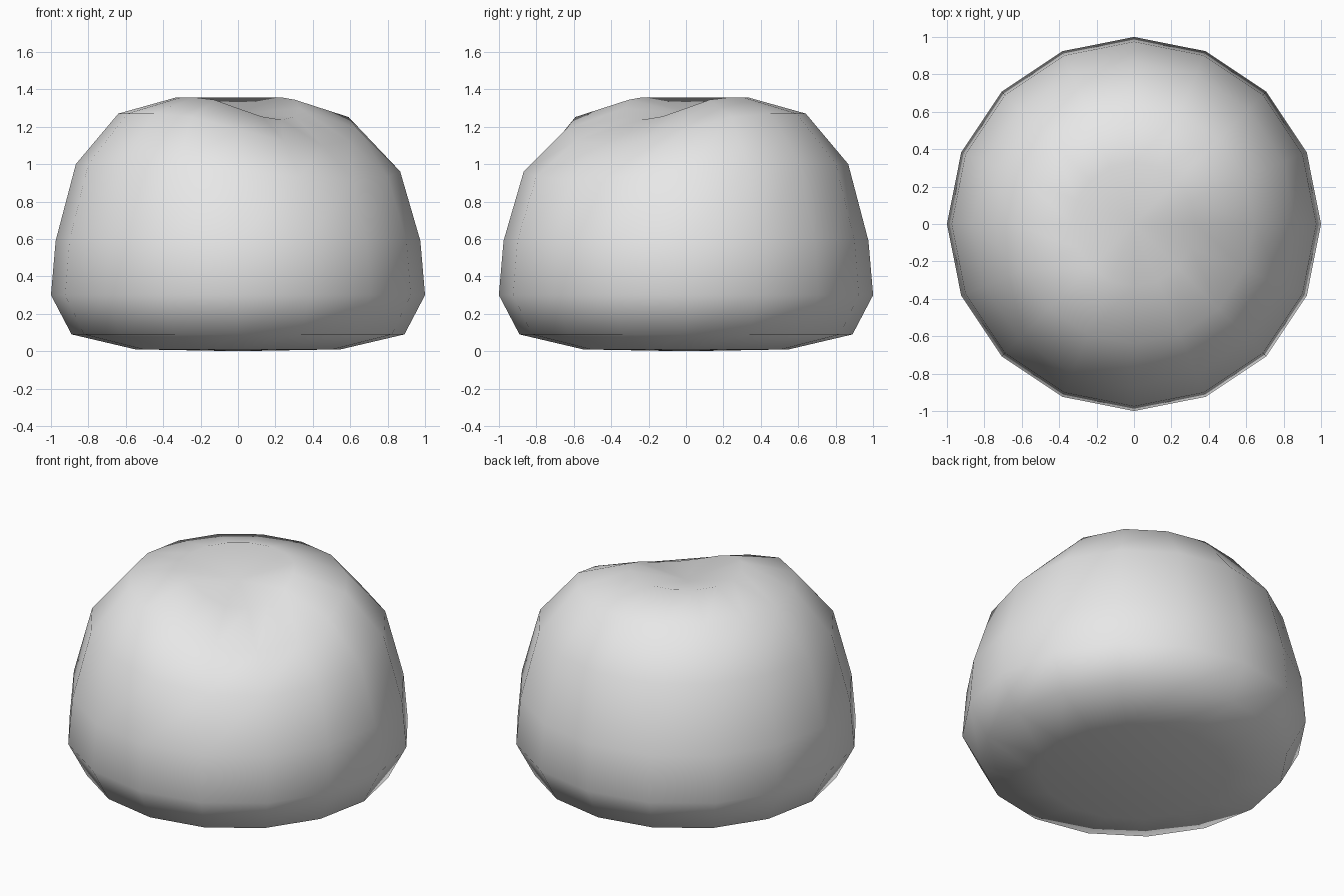
import bpy, bmesh, math

cube = bpy.data.objects.get("Cube")
if cube:
    bpy.data.objects.remove(cube, do_unlink=True)

SIDES = 16
# body outline: radius, height, depth of the dent at that ring
PROFILE = [(0.55, 0.01, 0), (0.89, 0.09, 0), (1.0, 0.30, 0), (0.975, 0.59, 0),
           (0.867, 1.0, 0.08), (0.64, 1.27, 0.17), (0.33, 1.357, 0.12)]
DENT_ANGLE = math.radians(-45)


def dent(angle):
    """Strength of the front dent, fading out 80 degrees to each side."""
    off = abs((angle - DENT_ANGLE + math.pi) % math.tau - math.pi)
    return max(0, math.cos(off * 1.12)) ** 1.6 if off < 1.4 else 0


# pale grey material
mat = bpy.data.materials.new("pale_grey")
mat.use_nodes = True
mat.diffuse_color = (0.8, 0.8, 0.8, 1)
mat.node_tree.nodes["Principled BSDF"].inputs["Base Color"].default_value = (0.8, 0.8, 0.8, 1)

# rounded body
bm = bmesh.new()
rings = []
for r, z, depth in PROFILE:
    ring = []
    for i in range(SIDES):
        a = math.tau * i / SIDES
        ring.append(bm.verts.new((r * math.cos(a), r * math.sin(a), z - depth * dent(a))))
    rings.append(ring)
for low, high in zip(rings, rings[1:]):
    for i in range(SIDES):
        j = (i + 1) % SIDES
        bm.faces.new((low[i], low[j], high[j], high[i]))

# closed base and sunken crown
for ring, z in ((rings[0], 0), (rings[-1], 1.27)):
    centre = bm.verts.new((0, 0, z))
    for i in range(SIDES):
        bm.faces.new((ring[i], ring[(i + 1) % SIDES], centre))
bmesh.ops.recalc_face_normals(bm, faces=bm.faces)
for f in bm.faces:
    f.smooth = True

mesh = bpy.data.meshes.new("rounded_body")
bm.to_mesh(mesh)
bm.free()
mesh.materials.append(mat)
body = bpy.data.objects.new("rounded_body", mesh)
bpy.context.collection.objects.link(body)
